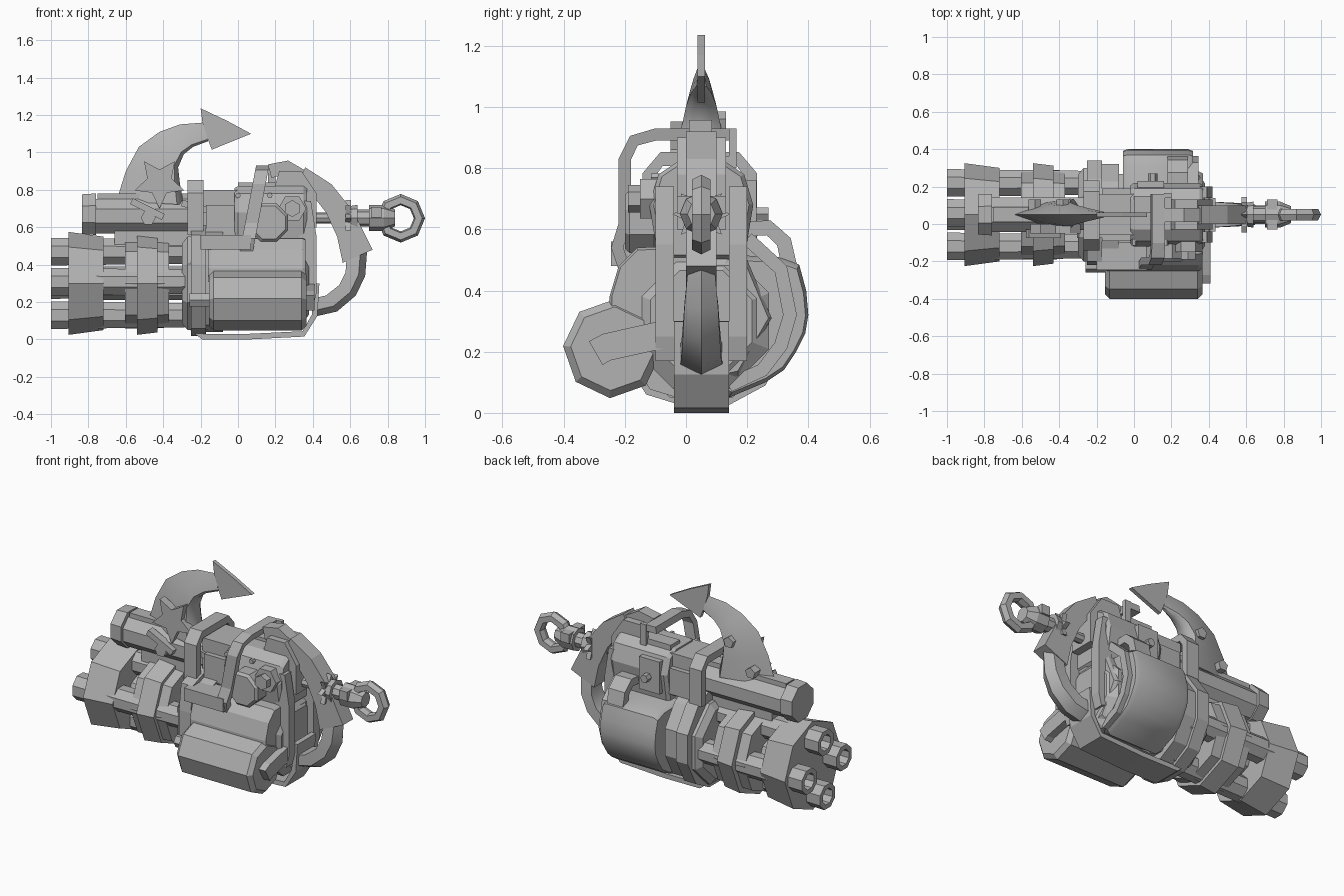
import bpy, bmesh, math
from mathutils import Vector

MAT = bpy.data.materials.new("plain_grey")
MAT.diffuse_color = (0.45, 0.45, 0.45, 1)
C = 0.05   # y of the centre plane
AX = 0.30  # height of the barrel axis


def finish(name, bm, smooth=None):
    bmesh.ops.remove_doubles(bm, verts=bm.verts, dist=1e-5)
    bmesh.ops.recalc_face_normals(bm, faces=bm.faces)
    me = bpy.data.meshes.new(name)
    bm.to_mesh(me)
    bm.free()
    me.materials.append(MAT)
    ob = bpy.data.objects.new(name, me)
    bpy.context.collection.objects.link(ob)
    if smooth:
        bpy.ops.object.select_all(action='DESELECT')
        ob.select_set(True)
        bpy.context.view_layer.objects.active = ob
        bpy.ops.object.shade_smooth_by_angle(angle=math.radians(smooth))
    return ob


def place(axis, p, d):
    # 2D profile point + depth along axis
    return {'x': (d, p[0], p[1]), 'y': (p[0], d, p[1]), 'z': (p[0], p[1], d)}[axis]


def loft(name, rings, smooth=None, closed=False):
    bm = bmesh.new()
    vs = [[bm.verts.new(p) for p in r] for r in rings]
    n = len(vs[0])
    for k in range(len(vs) if closed else len(vs) - 1):
        a, b = vs[k], vs[(k + 1) % len(vs)]
        for i in range(n):
            j = (i + 1) % n
            bm.faces.new((a[i], a[j], b[j], b[i]))
    if not closed:
        bm.faces.new(vs[0])
        bm.faces.new(vs[-1])
    return finish(name, bm, smooth)


def prism(name, pts, a, b, axis='y', bev=0.0, smooth=None):
    # extruded profile, ends optionally shrunk as a chamfer
    cx = sum(p[0] for p in pts) / len(pts)
    cy = sum(p[1] for p in pts) / len(pts)
    r = max(math.hypot(p[0] - cx, p[1] - cy) for p in pts)
    s = 1 - bev / r
    small = [(cx + (p[0] - cx) * s, cy + (p[1] - cy) * s) for p in pts]
    levels = [(small, a), (pts, a + bev), (pts, b - bev), (small, b)] if bev else [(pts, a), (pts, b)]
    return loft(name, [[place(axis, p, d) for p in q] for q, d in levels], smooth)


def ngon(cx, cy, r, n=8, rot=0.0):
    return [(cx + r * math.cos(math.radians(rot) + 2 * math.pi * i / n),
             cy + r * math.sin(math.radians(rot) + 2 * math.pi * i / n)) for i in range(n)]


def box(name, x, y, z):
    return prism(name, [(x[0], z[0]), (x[1], z[0]), (x[1], z[1]), (x[0], z[1])], y[0], y[1])


def turned(name, steps, cy, cz, n=8, rot=0.0, hole=False):
    # stepped shape about the x direction: steps of (x, radius)
    return loft(name, [[place('x', p, x) for p in ngon(cy, cz, r, n, rot)] for x, r in steps], closed=hole)


def strip(name, path, t, a, b, axis, lean=0.0):
    # bent strap: path offset by thickness t, extruded from a to b
    P = [Vector(p) for p in path]
    rings = []
    for i, p in enumerate(P):
        d = (P[min(i + 1, len(P) - 1)] - P[max(i - 1, 0)]).normalized()
        nrm = Vector((-d.y, d.x)) * t / 2
        ring = [place(axis, q, e) for q, e in ((p + nrm, a), (p + nrm, b), (p - nrm, b), (p - nrm, a))]
        rings.append([(x + lean * z, y, z) for x, y, z in ring])
    return loft(name, rings)


# Rotating barrels with open muzzles
for i, (py, pz) in enumerate(ngon(C, AX, 0.17, 4, -3)):
    turned(f"barrel_{i}", [(-0.28, 0.07), (-1.0, 0.08), (-1.0, 0.05), (-0.9, 0.05), (-0.9, 0.02), (-0.28, 0.02)],
           py, pz, 8, 22.5, hole=True)
turned("barrel_core", [(-0.9, 0.09), (-0.28, 0.09)], C, AX)
turned("muzzle_plate", [(-0.905, 0.275), (-0.72, 0.25)], C, AX)
turned("barrel_collar", [(-0.605, 0.24), (-0.54, 0.24), (-0.54, 0.275), (-0.43, 0.262),
                         (-0.43, 0.24), (-0.37, 0.235)], C, AX)

# Main body, front frame and under strap
turned("front_disc", [(-0.30, 0.23), (-0.27, 0.27), (-0.16, 0.27)], C, AX, 8, 22.5)
turned("body_core", [(-0.17, 0.235), (0.34, 0.24), (0.38, 0.18)], C, AX, 8, 22.5)
frame = [(-0.13, 0.06), (0.0, 0.02), (0.13, 0.02), (0.26, 0.09), (0.34, 0.24), (0.34, 0.42),
         (0.24, 0.56), (0.14, 0.61), (-0.06, 0.61), (-0.2, 0.56), (-0.22, 0.4), (-0.22, 0.2)]
prism("front_frame", frame, -0.25, -0.17, 'x')
prism("front_frame_rear", [(C + (y - C) * 0.93, AX + (z - AX) * 0.93) for y, z in frame], -0.17, -0.08, 'x')
box("frame_arm", (-0.2, 0.07), (-0.245, -0.1), (0.48, 0.56))
strip("under_strap", [(-0.27, 0.08), (-0.19, 0.016), (0.05, 0.015), (0.35, 0.03), (0.41, 0.13), (0.42, 0.3)],
      0.03, -0.04, 0.14, 'y')
for s in (-1, 1):
    prism("rear_bar", [(0.33, 0.2), (0.4, 0.17), (0.42, 0.25), (0.42, 0.55), (0.39, 0.74), (0.33, 0.74)],
          *sorted((C + s * 0.09, C + s * 0.15)))

# Rounded drum housing on the far side
drum = [(0.05, 0.1), (0.14, 0.05), (0.26, 0.1), (0.32, 0.14), (0.36, 0.2), (0.39, 0.26), (0.4, 0.32),
        (0.393, 0.4), (0.37, 0.485), (0.3, 0.51), (0.05, 0.52)]
prism("drum_housing", drum, -0.06, 0.315, 'x', bev=0.025, smooth=40)
prism("drum_end", [(0.08, 0.1), (0.17, 0.12), (0.28, 0.31), (0.2, 0.5), (0.08, 0.5)], 0.29, 0.37, 'x', bev=0.02)
strip("drum_bracket", [(0.17, 0.6), (0.27, 0.605), (0.32, 0.56), (0.34, 0.47)], 0.05, 0.18, 0.29, 'x')
strip("drum_guard", [(0.14, 0.09), (0.25, 0.14), (0.31, 0.22), (0.34, 0.32), (0.31, 0.47), (0.2, 0.57)],
      0.045, 0.27, 0.345, 'x')

# Ammunition case on the near side
prism("ammo_case", ngon(-0.24, 0.21, 0.162, 8, -3), -0.155, 0.365, 'x', bev=0.025)
strip("case_latch", [(-0.295, 0.195), (-0.26, 0.215), (-0.08, 0.255)], 0.09, 0.35, 0.41, 'x')
prism("case_knob", ngon(-0.22, 0.21, 0.04, 6), -0.26, -0.12, 'x')
prism("case_cover", [(-0.25, 0.3), (-0.25, 0.38), (-0.22, 0.48), (-0.16, 0.54), (0.04, 0.55), (0.04, 0.3)],
      -0.16, 0.36, 'x', bev=0.015)

# Upper receiver
prism("receiver", [(-0.09, 0.5), (-0.12, 0.68), (-0.09, 0.78), (-0.03, 0.82), (0.13, 0.82), (0.19, 0.78),
                   (0.22, 0.68), (0.19, 0.5)], -0.02, 0.37, 'x', bev=0.02)
box("receiver_front", (-0.2, 0.0), (-0.06, 0.16), (0.54, 0.8))
box("receiver_step", (-0.17, 0.05), (-0.09, 0.19), (0.56, 0.72))
box("top_block", (0.0, 0.2), (0.06, 0.15), (0.78, 0.84))
box("side_plate", (0.02, 0.16), (0.19, 0.23), (0.56, 0.76))
box("sight_post", (0.16, 0.2), (0.14, 0.165), (0.8, 0.93))
prism("side_knob", ngon(0.165, 0.625, 0.11, 8, 22.5), -0.2, -0.09, bev=0.015)
prism("side_bolt_base", ngon(0.29, 0.7, 0.075, 6), -0.15, -0.08)
prism("side_bolt", ngon(0.29, 0.7, 0.045, 6, 30), -0.19, -0.14)
prism("far_bolt", ngon(0.1, 0.65, 0.025, 6), 0.22, 0.27)
for x in (0.0, 0.17):
    prism("rivet", ngon(x, 0.77, 0.015, 6), -0.115, -0.06)

# Upper barrel
turned("upper_barrel", [(-0.765, 0.1), (-0.2, 0.1)], C, 0.66, 8, 22.5)
turned("upper_muzzle", [(-0.835, 0.115), (-0.76, 0.12)], C, 0.67, 8, 22.5)
box("barrel_bridge", (-0.66, -0.2), (0.0, 0.1), (0.48, 0.6))
box("top_rail", (-0.75, -0.1), (0.01, 0.09), (0.74, 0.78))

# Carrying handles arching over the top
strip("front_handle", [(-0.12, 0.56), (-0.12, 0.78), (-0.08, 0.83), (0.17, 0.83), (0.21, 0.78), (0.21, 0.56)],
      0.045, -0.27, -0.185, 'x')
strip("rear_handle", [(-0.2, 0.47), (-0.225, 0.54), (-0.2, 0.62), (-0.2, 0.83), (-0.17, 0.89), (-0.1, 0.91), (0.16, 0.91)],
      0.04, -0.08, -0.01, 'x', lean=0.19)

# Curved fluke: sections between outer and inner edges, widest near the inner one, flat arrow tip
outer = [(-0.65, 0.74), (-0.6, 0.9), (-0.53, 1.03), (-0.42, 1.11), (-0.31, 1.15), (-0.18, 1.16)]
inner = [(-0.29, 0.72), (-0.31, 0.83), (-0.32, 0.92), (-0.29, 0.99), (-0.24, 1.03), (-0.16, 1.06)]
thick = [0.085, 0.075, 0.065, 0.05, 0.035, 0.015]
loft("fluke", [[(o[0], C, o[1])] + [(o[0] + (i[0] - o[0]) * f, C + s * t, o[1] + (i[1] - o[1]) * f)
                                    for f, s in ((0.5, 0.75), (0.9, 1), (1, 0.5), (1, -0.5), (0.9, -1), (0.5, -0.75))]
               for o, i, t in zip(outer, inner, thick)], 40)
arrow = [(-0.2, 1.236), (-0.06, 1.17), (0.07, 1.1), (-0.14, 1.015), (-0.165, 1.08), (-0.19, 1.16)]
prism("arrow_tip", arrow, C - 0.012, C + 0.012)
star = [(-0.42 + r * math.cos(a), 0.84 + r * math.sin(a)) for k in range(10)
        for r, a in [((0.14, 0.068)[k % 2], math.radians(54 + 36 * k))]]
prism("star_badge", star, -0.05, 0.0)
for x, z in ((-0.53, 0.8), (-0.38, 0.95)):
    prism("fluke_stud", ngon(x, z, 0.035, 5, 90), C, C + 0.08)
strip("fluke_clamp_a", [(-0.57, 0.74), (-0.4, 0.655)], 0.035, -0.075, -0.03, 'y')
strip("fluke_clamp_b", [(-0.3, 0.73), (-0.12, 0.68)], 0.035, -0.075, -0.03, 'y')
prism("barrel_stud", ngon(-0.48, 0.65, 0.04, 6), -0.075, -0.04)

# Curved grip: upper arc, lower crescent
strip("grip_top", [(0.17, 0.9), (0.26, 0.92), (0.36, 0.86)], 0.075, 0.01, 0.085, 'y')
prism("grip_root", [(0.18, 0.76), (0.22, 0.9), (0.34, 0.9), (0.42, 0.78), (0.42, 0.6), (0.3, 0.6)], -0.03, 0.13)
prism("grip_arc", [(0.36, 0.92), (0.5, 0.83), (0.62, 0.68), (0.72, 0.48), (0.56, 0.41), (0.53, 0.55),
                   (0.47, 0.68), (0.4, 0.77), (0.32, 0.84)], 0.0, 0.1)
c_out = [(0.40, 0.12), (0.53, 0.15), (0.63, 0.235), (0.68, 0.34), (0.69, 0.47)]
c_in = [(0.40, 0.22), (0.47, 0.235), (0.54, 0.29), (0.575, 0.36), (0.58, 0.43)]
c_t = [0.07, 0.065, 0.06, 0.055, 0.045]
loft("grip_crescent", [[(o[0], C, o[1]), ((2 * o[0] + i[0]) / 3, C + t, (2 * o[1] + i[1]) / 3), (i[0], C + t, i[1]),
                        (i[0], C - t, i[1]), ((2 * o[0] + i[0]) / 3, C - t, (2 * o[1] + i[1]) / 3)]
                       for o, i, t in zip(c_out, c_in, c_t)], 30)

# Rear shaft and ring
turned("rear_shaft", [(0.38, 0.03), (0.58, 0.03), (0.58, 0.06), (0.64, 0.07), (0.64, 0.045), (0.7, 0.045),
                      (0.7, 0.07), (0.78, 0.07), (0.84, 0.045)], C, 0.65)
spike = [(C + r * math.cos(a), 0.65 + r * math.sin(a)) for k in range(16)
         for r, a in [((0.095, 0.055)[k % 2], math.pi * k / 8)]]
prism("spiked_collar", spike, 0.575, 0.605, 'x')
prism("shaft_block", ngon(0.74, 0.68, 0.04, 4, 45), C - 0.08, C + 0.08)
section = [(0.115, -0.03), (0.13, 0), (0.115, 0.03), (0.078, 0.03), (0.07, 0), (0.078, -0.03)]
loft("end_ring", [[(0.87 + r * math.cos(a), C + y, 0.648 + r * math.sin(a)) for r, y in section]
                  for a in (math.pi * k / 4 for k in range(8))], closed=True)
